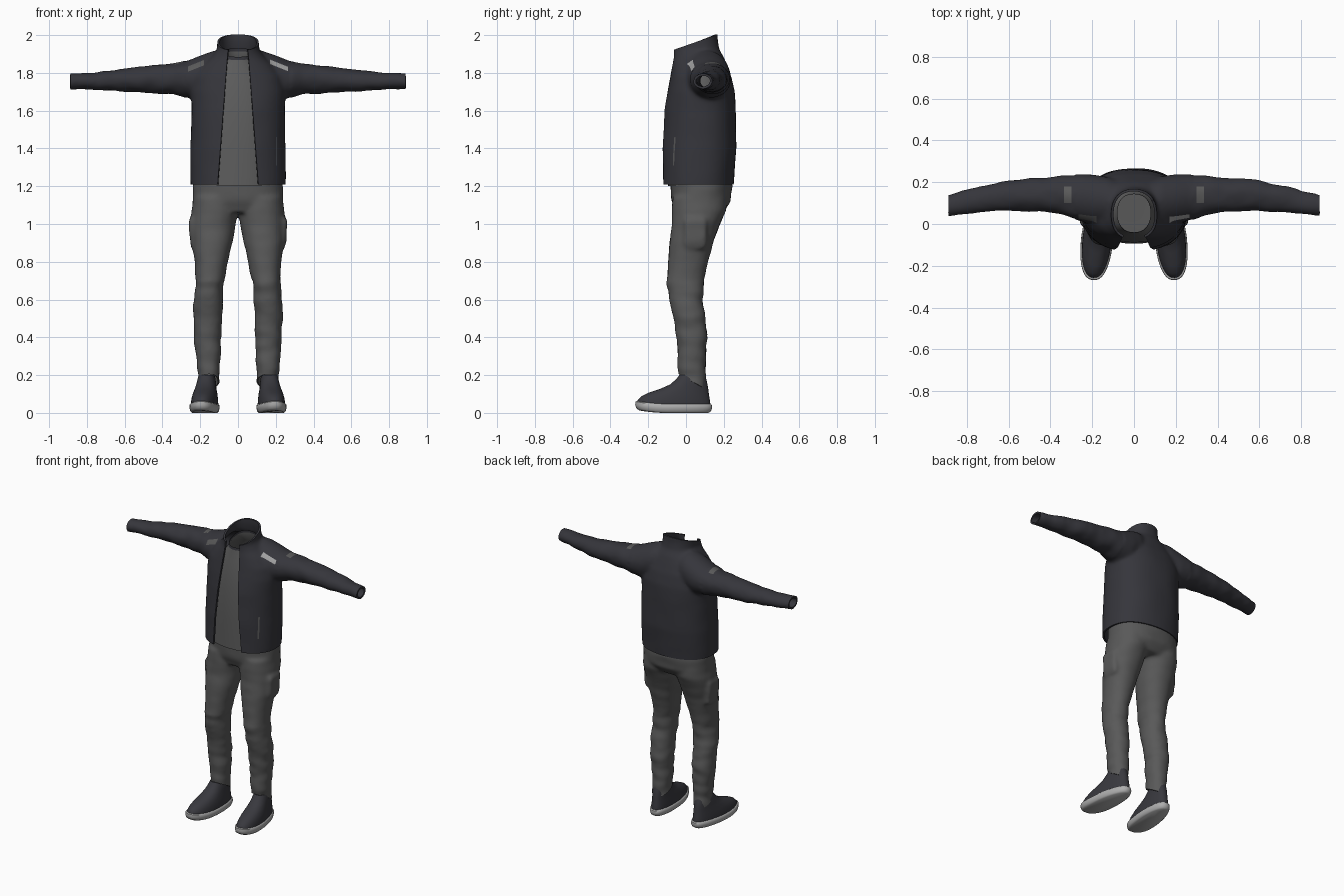
import bpy, bmesh, math
from mathutils import Vector, Matrix, noise

if "Cube" in bpy.data.objects:
    bpy.data.objects.remove(bpy.data.objects["Cube"])


def material(name, r, g, b):
    m = bpy.data.materials.new(name)
    m.use_nodes = True
    m.diffuse_color = (r, g, b, 1)
    node = m.node_tree.nodes["Principled BSDF"]
    node.inputs["Base Color"].default_value = (r, g, b, 1)
    node.inputs["Roughness"].default_value = 0.9
    return m


JACKET = material("jacket charcoal", .036, .036, .044)
TROUSER = material("trouser grey", .1, .1, .1)
SHIRT = material("shirt grey", .11, .11, .11)
LIGHT = material("reflective light grey", .36, .36, .36)
DIM = material("reflective dim grey", .1, .1, .1)
SHOE = material("shoe charcoal", .04, .04, .048)
SOLE = material("sole pale grey", .42, .42, .42)


def loft(bm, sections, axis="z", side=1, power=2.3, count=40):
    """Closed loft; each section is (position, a0, a1, b0, b1) across the axis."""
    rings = []
    for t, a0, a1, b0, b1 in sections:
        ring = []
        for i in range(count):
            ang = math.tau * i / count
            c, s = math.cos(ang), math.sin(ang)
            a = (a0 + a1) / 2 + (a1 - a0) / 2 * math.copysign(abs(c) ** (2 / power), c)
            b = (b0 + b1) / 2 + (b1 - b0) / 2 * math.copysign(abs(s) ** (2 / power), s)
            p = (a, b, t) if axis == "z" else (t, a, b)
            ring.append(bm.verts.new((p[0] * side, p[1], p[2])))
        rings.append(ring)
    for lo, hi in zip(rings, rings[1:]):
        for i in range(count):
            j = (i + 1) % count
            bm.faces.new((lo[i], lo[j], hi[j], hi[i]))
    bm.faces.new(rings[0])
    bm.faces.new(rings[-1])
    bmesh.ops.recalc_face_normals(bm, faces=bm.faces)


def make(name, bm, *mats):
    me = bpy.data.meshes.new(name)
    bm.to_mesh(me)
    bm.free()
    for m in mats:
        me.materials.append(m)
    ob = bpy.data.objects.new(name, me)
    bpy.context.collection.objects.link(ob)
    return ob


def bake(ob, kind, **settings):
    """Add a modifier and keep its result as the mesh."""
    mod = ob.modifiers.new(kind, kind)
    for key, value in settings.items():
        setattr(mod, key, value)
    ev = ob.evaluated_get(bpy.context.evaluated_depsgraph_get())
    me = bpy.data.meshes.new_from_object(ev)
    ob.modifiers.clear()
    ob.data = me


def fuse(ob, folds, smooth=4):
    """Merge overlapping lofts into one cloth skin with soft folds."""
    bake(ob, "REMESH", mode="VOXEL", voxel_size=.011)
    bm = bmesh.new()
    bm.from_mesh(ob.data)
    for _ in range(smooth):
        bmesh.ops.smooth_vert(bm, verts=bm.verts, factor=.5,
                              use_axis_x=True, use_axis_y=True, use_axis_z=True)
    bm.normal_update()
    for v in bm.verts:
        v.co += v.normal * (folds(v.co) + .002)
    return bm


def cut(bm, co, no, clear=True, faces=None):
    faces = list(faces or bm.faces)
    geom = set(faces)
    for f in faces:
        geom.update(f.edges, f.verts)
    bmesh.ops.bisect_plane(bm, geom=list(geom), dist=1e-5, plane_co=co,
                           plane_no=no, clear_outer=clear)


def paint(bm, index, xr, yr, zr, slope=0):
    """Cut a crisp patch into the cloth and colour its faces."""
    def inside(f, pad):
        c = f.calc_center_median()
        values = (c.x, c.y, c.z - slope * c.x)
        return all(lo - pad < v < hi + pad for v, (lo, hi) in zip(values, (xr, yr, zr)))
    normals = ((1, 0, 0), (0, 1, 0), (-slope, 0, 1))
    for n, pair in zip(normals, (xr, yr, zr)):
        for d in pair:
            near = [f for f in bm.faces if inside(f, .03)]
            if near:
                n_vec = Vector(n)
                cut(bm, n_vec * (d / n_vec.length_squared), n, False, near)
    for f in bm.faces:
        if inside(f, 0):
            f.material_index = index


# Jacket: torso, collar and sleeves fused into one shell
bm = bmesh.new()
torso = [(1.15, .248, -.13, .245), (1.22, .25, -.13, .25), (1.4, .25, -.13, .265),
         (1.6, .245, -.118, .262), (1.7, .25, -.1, .256), (1.78, .235, -.085, .24),
         (1.84, .19, -.075, .217), (1.88, .145, -.07, .2), (1.92, .112, -.073, .176),
         (1.97, .108, -.08, .167), (2.06, .11, -.085, .165)]
loft(bm, [(z, -w, w, f, b) for z, w, f, b in torso])
sleeve = [(.06, 0, .2, 1.72, 1.92), (.13, 0, .225, 1.68, 1.915), (.2, .0, .235, 1.655, 1.89),
          (.27, .02, .235, 1.67, 1.862), (.34, .045, .228, 1.686, 1.85),
          (.45, .06, .22, 1.695, 1.838), (.6, .065, .208, 1.702, 1.818),
          (.75, .055, .175, 1.712, 1.803), (.95, .033, .122, 1.717, 1.792)]
for side in (1, -1):
    loft(bm, sleeve, "x", side, 2)
jacket = make("jacket", bm, JACKET, LIGHT, DIM)


def jacket_folds(p):
    sleeve_part = abs(p.x) > .28
    return noise.noise(p * (13 if sleeve_part else 7)) * (.006 if sleeve_part else .003)


bm = fuse(jacket, jacket_folds)
for f in bm.faces:
    f.material_index = 0
cut(bm, (0, 0, 1.21), (0, 0, -1))
cut(bm, (0, 0, 1.945), (0, -.35, 1))
for side in (1, -1):
    cut(bm, (side * .888, 0, 0), (side, 0, 0))


# Open front, narrowing towards the collar
def opening(z):
    return .108 - .077 * (z - 1.21)


front = [f for f in bm.faces if f.calc_center_median().y < .03]
for side in (1, -1):
    front = [f for f in bm.faces if f.calc_center_median().y < .03]
    cut(bm, (side * opening(1.21), 0, 1.21), (side, 0, .077), False, front)
gone = []
for f in bm.faces:
    c = f.calc_center_median()
    if c.y < .03 and abs(c.x) < opening(c.z):
        gone.append(f)
bmesh.ops.delete(bm, geom=gone, context="FACES")

# Reflective chest, shoulder and pocket patches
paint(bm, 1, (.17, .265), (-.2, .1), (1.915, 1.938), -.4)
paint(bm, 2, (-.265, -.18), (-.2, .1), (1.912, 1.94), .4)
for xr in ((.3, .335), (-.335, -.3)):
    paint(bm, 2, xr, (.1, .18), (1.79, 1.9))
paint(bm, 2, (.2, .207), (-.2, .05), (1.31, 1.46))
bm.to_mesh(jacket.data)
bm.free()
bake(jacket, "SOLIDIFY", thickness=.012, offset=-1)

# Shirt with a dark neckband
bm = bmesh.new()
shirt = [(1.2, .21, -.094, .215), (1.4, .21, -.094, .225), (1.6, .2, -.088, .22),
         (1.74, .17, -.068, .2), (1.8, .14, -.055, .185), (1.85, .1, -.045, .165),
         (1.88, .08, -.04, .15), (1.95, .078, -.035, .14)]
loft(bm, [(z, -w, w, f, b) for z, w, f, b in shirt])
cut(bm, (0, -.04, 1.885), (0, -.25, 1))
cut(bm, (0, -.04, 1.868), (0, -.25, 1), False)
for f in bm.faces:
    c = f.calc_center_median()
    f.material_index = int(c.z - .25 * c.y > 1.878)
make("shirt", bm, SHIRT, JACKET)

# Trousers: hips, legs and thigh pockets fused together
bm = bmesh.new()
loft(bm, [(1.06, -.2, .2, -.05, .19), (1.12, -.238, .238, -.075, .234),
          (1.2, -.237, .237, -.08, .243), (1.25, -.23, .23, -.08, .235)])
leg = [(.08, .1, .212, -.037, .1), (.2, .1, .213, -.037, .102), (.3, .095, .222, -.042, .105),
       (.4, .09, .23, -.05, .11), (.5, .088, .235, -.06, .1), (.6, .085, .232, -.088, .086),
       (.7, .075, .222, -.1, .092), (.8, .055, .228, -.092, .115), (.9, .032, .24, -.085, .142),
       (1, .014, .246, -.072, .178), (1.07, .002, .243, -.073, .21), (1.14, 0, .235, -.07, .215)]
pocket = [(.87, .2, .243, 0, .1), (.9, .2, .252, -.01, .11), (1.01, .2, .26, -.01, .11),
          (1.03, .2, .254, -.005, .105)]
for side in (1, -1):
    loft(bm, leg, side=side, power=2.15)
    loft(bm, pocket, side=side, power=5)
trousers = make("trousers", bm, TROUSER)


def trouser_folds(p):
    amount = .008 if p.z < .7 else .003
    return noise.noise(Vector((p.x * 8, p.y * 8, p.z * 17))) * amount


bm = fuse(trousers, trouser_folds)
cut(bm, (0, 0, .184), (0, -.54, -1))
bm.to_mesh(trousers.data)
bm.free()
bake(trousers, "SOLIDIFY", thickness=.008, offset=-1)


# Shoes, toes turned slightly outward and lifted
def shoe_part(name, sections, mat, power):
    bm = bmesh.new()
    loft(bm, [(z, -w, w, f, b) for z, w, f, b in sections], power=power)
    for v in bm.verts:
        y = v.co.y
        v.co.x *= 1 - .12 * max(0, min(1, (y + .06) / .15))
        if y < -.1:
            v.co.z += .018 * ((-y - .1) / .17) ** 2
    bmesh.ops.transform(bm, verts=bm.verts, matrix=Matrix.Translation((.175, -.06, 0))
                        @ Matrix.Rotation(math.radians(6), 4, "Z")
                        @ Matrix.Translation((0, .06, 0)))
    ob = make(name, bm, mat)
    bake(ob, "MIRROR")


shoe_part("shoe_uppers", [(.03, .07, -.262, .13), (.05, .07, -.258, .13), (.075, .068, -.238, .126),
                          (.1, .064, -.2, .122), (.125, .058, -.14, .119), (.15, .054, -.085, .115),
                          (.18, .05, -.05, .108), (.2, .044, -.035, .1)], SHOE, 2.3)
shoe_part("shoe_soles", [(0, .064, -.25, .12), (.008, .073, -.264, .132), (.025, .077, -.27, .14),
                         (.042, .076, -.268, .138), (.047, .07, -.26, .13)], SOLE, 2.4)

# Smooth shading with sharp hems
bpy.ops.object.select_all(action="DESELECT")
for ob in bpy.context.collection.objects:
    if ob.type == "MESH":
        ob.select_set(True)
        bpy.context.view_layer.objects.active = ob
bpy.ops.object.shade_smooth_by_angle(angle=math.radians(50))
